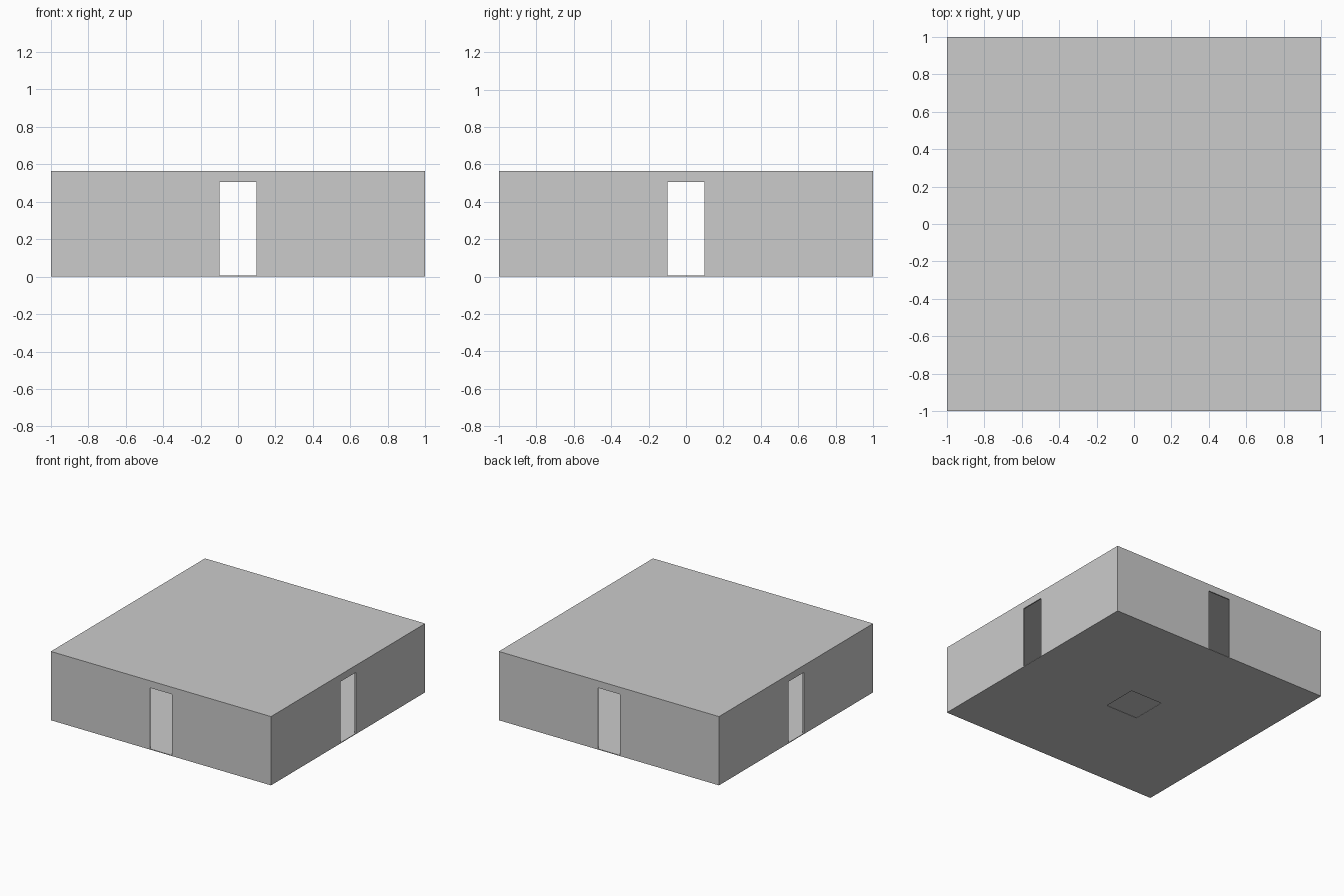
import bpy

if "Cube" in bpy.data.objects:
    bpy.data.objects.remove(bpy.data.objects["Cube"])

HEIGHT = 0.565    # overall height
WALL = 0.01       # wall thickness
SLAB = 0.006      # floor and ceiling thickness
DOOR_W, DOOR_TOP = 0.2, 0.507
HATCH = 0.29


def box(name, sx, sy, z0, z1):
    """Box centred on x and y, spanning z0..z1."""
    bpy.ops.mesh.primitive_cube_add(size=1)
    ob = bpy.context.object
    ob.name = name
    for v in ob.data.vertices:
        v.co.x *= sx
        v.co.y *= sy
        v.co.z = z0 if v.co.z < 0 else z1
    return ob


# Outer shell of the room
room = box("room_shell", 2, 2, 0, HEIGHT)

# Hollow interior, door passages on all four sides, hatch in the floor
cutters = [
    box("interior_cutter", 2 - 2 * WALL, 2 - 2 * WALL, SLAB, HEIGHT - SLAB),
    box("front_back_door_cutter", DOOR_W, 2.4, SLAB, DOOR_TOP),
    box("side_door_cutter", 2.4, DOOR_W, SLAB, DOOR_TOP),
    box("floor_hatch_cutter", HATCH, HATCH, -0.1, 0.2),
]
bpy.context.view_layer.objects.active = room
for cutter in cutters:
    mod = room.modifiers.new(cutter.name, 'BOOLEAN')
    mod.operation = 'DIFFERENCE'
    mod.solver = 'EXACT'
    mod.object = cutter
    bpy.ops.object.modifier_apply(modifier=mod.name)
    bpy.data.objects.remove(cutter)
